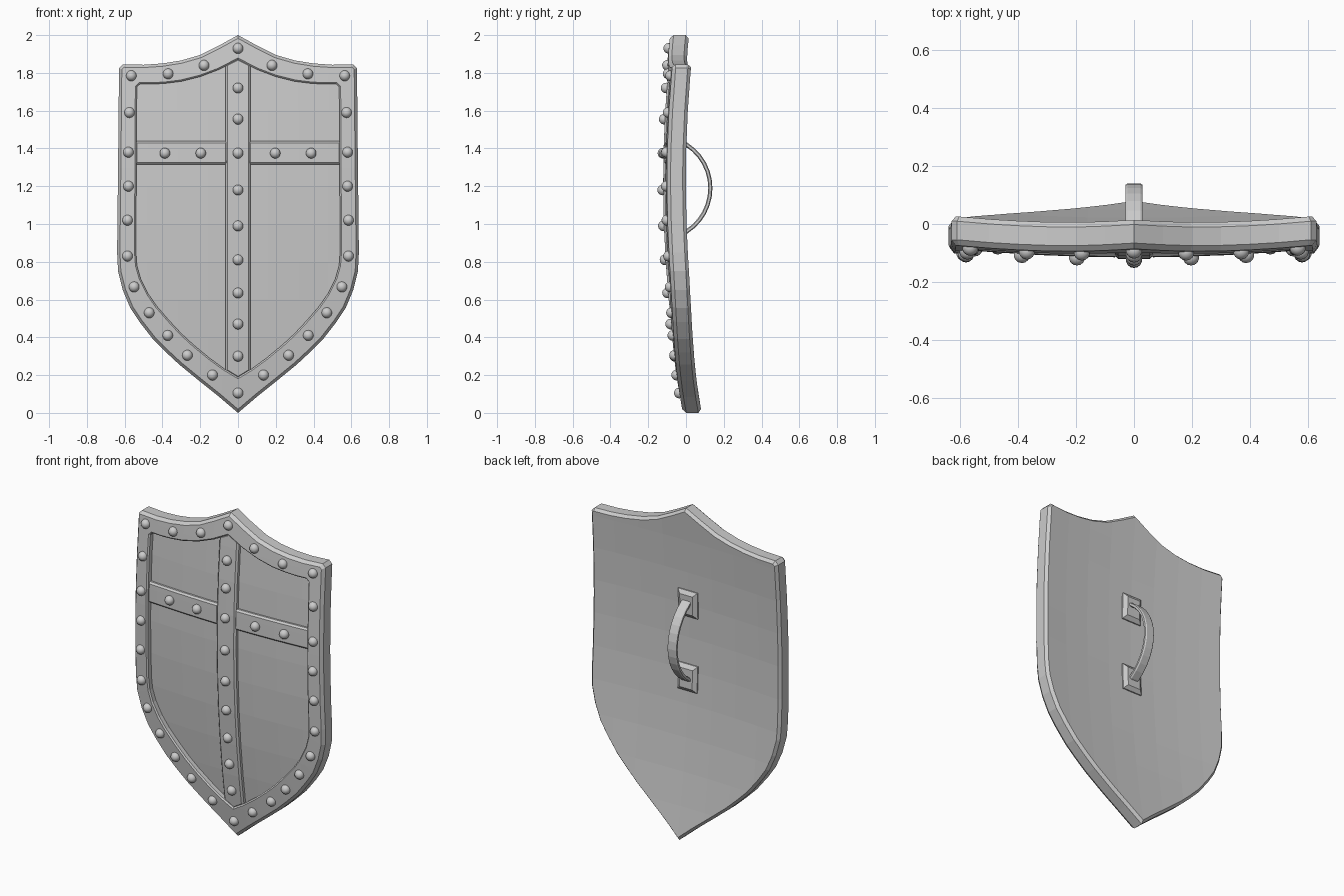
import bpy, bmesh, math
from mathutils import Vector

if "Cube" in bpy.data.objects:
    bpy.data.objects.remove(bpy.data.objects["Cube"])

# Right halves of the outer outline and of the raised rim's inner edge, from peak to tip (x, z)
OUTER = [(0, 2.0), (.1, 1.945), (.2, 1.895), (.3, 1.866), (.4, 1.85), (.5, 1.843), (.61, 1.845),
         (.63, 1.825), (.632, 1.6), (.635, 1.3), (.64, .85), (.635, .75), (.61, .65), (.57, .555),
         (.52, .48), (.45, .39), (.38, .32), (.31, .255), (.2, .165), (.1, .085), (0, 0)]
INNER = [(0, 1.87), (.1, 1.818), (.2, 1.78), (.3, 1.755), (.38, 1.745), (.45, 1.74), (.52, 1.74),
         (.535, 1.725), (.537, 1.6), (.538, 1.3), (.54, .85), (.535, .78), (.515, .71), (.475, .63),
         (.43, .565), (.365, .49), (.3, .42), (.235, .36), (.15, .29), (.075, .235), (0, .19)]


def curved_y(x, z, off):
    """Front-back position on the bowed shield, off units in front of its back face."""
    return -0.03 + 0.076 * (z - 1.22) ** 2 + 0.075 * x * x - off


def mirrored(half):
    return half + [(-x, z) for x, z in reversed(half) if x > 0]


def rect(x0, x1, z0, z1):
    return [(x0, z1), (x1, z1), (x1, z0), (x0, z0)]


def inset(loop, d):
    """Shrink a clockwise loop by d with mitred corners."""
    out = []
    for i, p in enumerate(loop):
        p = Vector(p)
        a = (p - Vector(loop[i - 1])).normalized()
        b = (Vector(loop[(i + 1) % len(loop)]) - p).normalized()
        na, nb = Vector((a.y, -a.x)), Vector((b.y, -b.x))
        m = na + nb
        out.append(tuple(p + m * (2 * d / m.length_squared)))
    return out


def finish(bm, name, smooth=False):
    bmesh.ops.recalc_face_normals(bm, faces=bm.faces)
    for f in bm.faces:
        f.smooth = smooth
    mesh = bpy.data.meshes.new(name)
    bm.to_mesh(mesh)
    bm.free()
    obj = bpy.data.objects.new(name, mesh)
    bpy.context.collection.objects.link(obj)
    return obj


def skin(bm, rings):
    """Bridge rings of points and cap both ends."""
    rows = [[bm.verts.new(p) for p in ring] for ring in rings]
    for r, s in zip(rows, rows[1:]):
        for i in range(len(r)):
            j = (i + 1) % len(r)
            bm.faces.new((r[i], r[j], s[j], s[i]))
    bm.faces.new(rows[0])
    bm.faces.new(rows[-1])


def curved_part(name, layers):
    """Stack (loop, offset) layers, cut into a grid and bow it to the shield's curve."""
    bm = bmesh.new()
    skin(bm, [[(x, -off, z) for x, z in loop] for loop, off in layers])
    cuts = [((i * .16, 0, 0), (1, 0, 0)) for i in range(-3, 4)]
    cuts += [((0, 0, i * .2), (0, 0, 1)) for i in range(1, 10)]
    for co, no in cuts:
        bmesh.ops.bisect_plane(bm, geom=bm.verts[:] + bm.edges[:] + bm.faces[:],
                               dist=1e-4, plane_co=co, plane_no=no)
    for v in bm.verts:
        v.co.y = curved_y(v.co.x, v.co.z, -v.co.y)
    return finish(bm, name)


def rivets(name, points, off):
    bm = bmesh.new()
    for x, z in points:
        ball = bmesh.ops.create_uvsphere(bm, u_segments=14, v_segments=10, radius=0.028)
        bmesh.ops.translate(bm, verts=ball["verts"], vec=(x, curved_y(x, z, off), z))
    return finish(bm, name, True)


# Shield body: chamfered edge, raised rim and recessed front panel
outer, inner = mirrored(OUTER), mirrored(INNER)
curved_part("shield_body", [
    (inset(outer, .015), 0), (outer, .018), (outer, .082), (inset(outer, .015), .1),
    (inset(inner, -.008), .1), (inner, .092), (inner, .065)])


# Cross bands on the front
def band(name, loop, top):
    curved_part(name, [(loop, .055), (loop, top - .01), (inset(loop, .01), top)])


band("vertical_band", mirrored([(0, 1.878), (.065, 1.845), (.065, .222), (0, .182)]), .091)
band("right_crossbar", rect(.055, .545, 1.315, 1.44), .086)
band("left_crossbar", rect(-.545, -.055, 1.315, 1.44), .086)

# Rivets
rim = [(0, 1.93), (.18, 1.84), (.37, 1.795), (.565, 1.785), (.575, 1.59), (.58, 1.38), (.58, 1.2),
       (.585, 1.02), (.585, .83), (.55, .667), (.47, .53), (.372, .41), (.268, .305), (.135, .2), (0, .105)]
rivets("rim_rivets", mirrored(rim), .1)
rivets("vertical_band_rivets",
       [(0, z) for z in (1.72, 1.555, 1.375, 1.18, .99, .81, .635, .47, .3)], .094)
rivets("crossbar_rivets", [(x, 1.375) for x in (-.387, -.197, .197, .387)], .09)

# Handle plates on the back
for name, z in (("upper_handle_plate", 1.41), ("lower_handle_plate", .96)):
    plate = rect(-.065, .065, z - .08, z + .08)
    curved_part(name, [(plate, .01), (plate, -.008), (inset(plate, .022), -.025)])

# Arched handle with a chamfered strap section
section = [(-.03, .267), (-.022, .262), (.022, .262), (.03, .267),
           (.03, .279), (.022, .284), (-.022, .284), (-.03, .279)]
bm = bmesh.new()
angles = [math.radians(-67 + 134 * i / 14) for i in range(15)]
skin(bm, [[(x, -.144 + r * math.cos(a), 1.19 + r * math.sin(a)) for x, r in section] for a in angles])
finish(bm, "handle")
